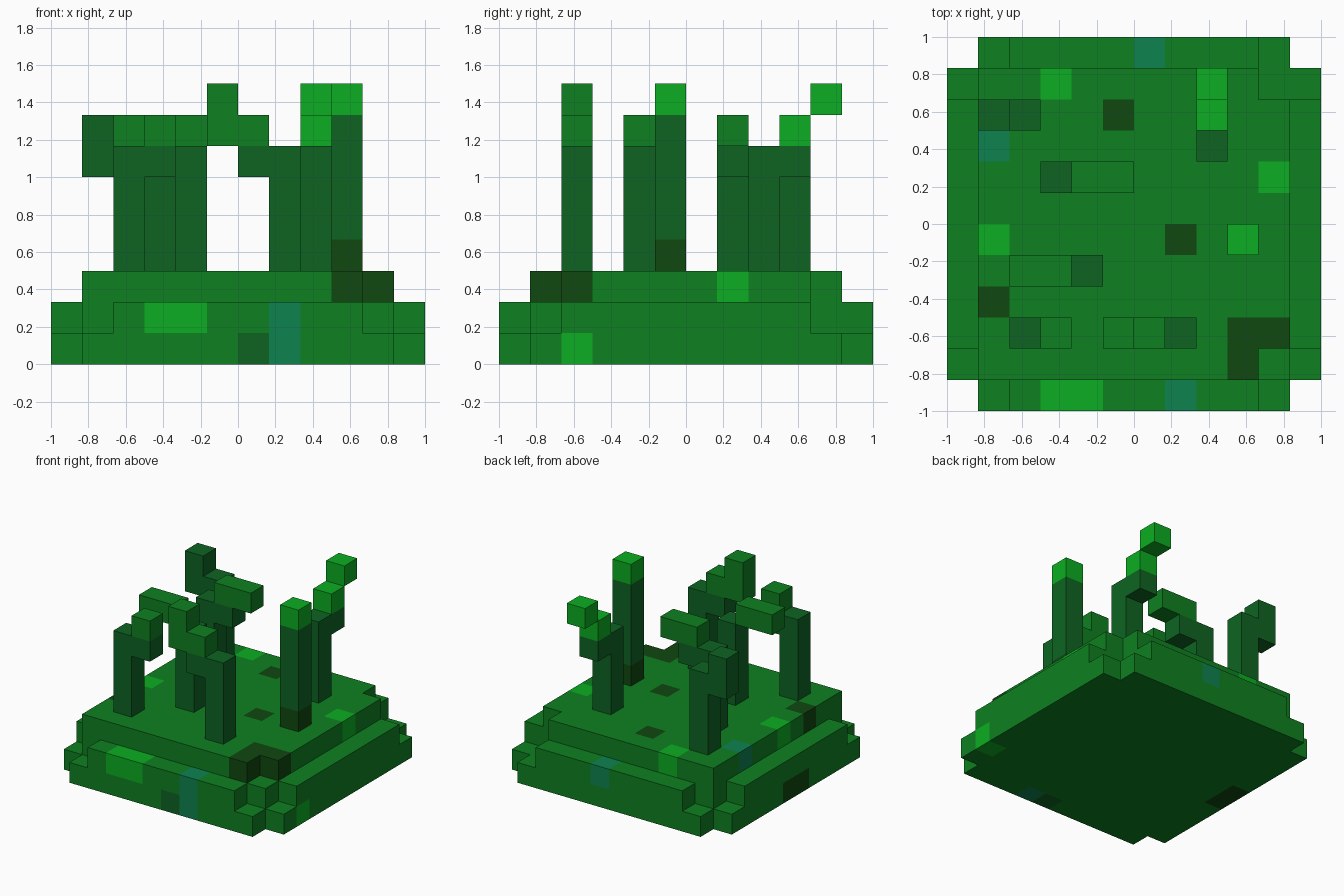
import bpy
import bmesh
from mathutils import Vector

cube = bpy.data.objects.get("Cube")
if cube:
    bpy.data.objects.remove(cube, do_unlink=True)

UNIT = 1 / 6      # edge length of one block
N = 12            # blocks along each side


def make_material(name, color):
    mat = bpy.data.materials.new(name)
    mat.use_nodes = True
    mat.diffuse_color = (*color, 1)
    mat.node_tree.nodes["Principled BSDF"].inputs["Base Color"].default_value = (*color, 1)
    return mat


MATERIALS = [
    make_material("leaf green", (0.0044, 0.216, 0.0144)),
    make_material("bright green", (0.0037, 0.42, 0.016)),
    make_material("stem green", (0.0044, 0.127, 0.016)),
    make_material("teal", (0.0044, 0.223, 0.08)),
    make_material("dark moss", (0.0052, 0.065, 0.0052)),
]
LEAF, BRIGHT, STEM, TEAL, MOSS = range(5)

parts = {}        # part name -> {block position: colour}


def fill(part, color, xs, ys, zs):
    """Fill a range of blocks; a single number means one block."""
    span = lambda r: range(r, r + 1) if isinstance(r, int) else range(r[0], r[1] + 1)
    blocks = parts.setdefault(part, {})
    for x in span(xs):
        for y in span(ys):
            for z in span(zs):
                blocks[x, y, z] = color


# Stepped mound: three tiers with notched corners
def tier(part, z, inset, notch):
    last = N - 1 - inset
    for x in range(inset, last + 1):
        for y in range(inset, last + 1):
            dx = min(x - inset, last - x)
            dy = min(y - inset, last - y)
            if dx + dy >= notch:
                fill(part, LEAF, x, y, z)


tier("lower_tier", 0, 0, 1)
tier("middle_tier", 1, 0, 2)
tier("upper_tier", 2, 1, 0)
for part, spot in (("upper_tier", (10, 1, 2)), ("upper_tier", (10, 10, 2)),
                   ("middle_tier", (10, 10, 1))):
    del parts[part][spot]

# Coloured patches on the mound
for x, y in ((3, 10), (10, 7), (1, 5)):
    fill("upper_tier", BRIGHT, x, y, 2)
for x, y in ((5, 9), (7, 5), (1, 3), (9, 1), (9, 2), (10, 2)):
    fill("upper_tier", MOSS, x, y, 2)
fill("upper_tier", TEAL, 1, 8, 2)
fill("middle_tier", BRIGHT, (3, 4), 0, 1)
fill("middle_tier", TEAL, 7, 0, 1)
fill("middle_tier", TEAL, 6, 11, 1)
fill("lower_tier", TEAL, 7, 0, 0)
fill("lower_tier", STEM, 6, 0, 0)
fill("lower_tier", BRIGHT, 11, 2, 0)
fill("lower_tier", MOSS, 0, (5, 6), 0)

# Stalks standing on the mound
for name, x, y in (("back_right_stalk", 2, 9), ("back_middle_stalk", 3, 7),
                   ("middle_stalk", 4, 4), ("front_right_stalk", 2, 2),
                   ("front_left_stalk", 7, 2), ("back_left_stalk", 8, 8)):
    fill(name, STEM, x, y, (3, 6))

# Bent tips of the stalks
fill("back_right_stalk", STEM, 1, 9, (6, 7))
fill("back_middle_stalk", STEM, 4, 7, 6)
fill("back_middle_stalk", LEAF, (4, 5), 7, 7)
fill("middle_stalk", LEAF, (2, 3), 4, 7)
fill("front_right_stalk", STEM, 3, 2, 6)
fill("front_right_stalk", LEAF, 3, 2, 7)
fill("front_left_stalk", STEM, 6, 2, 6)
fill("front_left_stalk", LEAF, (5, 6), 2, 7)
fill("front_left_stalk", LEAF, 5, 2, 8)
fill("back_left_stalk", STEM, 8, 9, 6)
fill("back_left_stalk", BRIGHT, 8, 9, 7)
fill("back_left_stalk", BRIGHT, 8, 10, 8)

# Straight stalk with a mossy foot and bright cap
fill("tall_stalk", MOSS, 9, 5, 3)
fill("tall_stalk", STEM, 9, 5, (4, 7))
fill("tall_stalk", BRIGHT, 9, 5, 8)

occupied = {pos for blocks in parts.values() for pos in blocks}


def build(name, blocks):
    """Make one object from the exposed sides of its blocks."""
    bm = bmesh.new()
    corners = {}

    def corner(p):
        key = tuple(round(c) for c in p)
        if key not in corners:
            x, y, z = key
            corners[key] = bm.verts.new(((x - N / 2) * UNIT, (y - N / 2) * UNIT, z * UNIT))
        return corners[key]

    for pos, color in blocks.items():
        center = Vector(pos) + Vector((0.5, 0.5, 0.5))
        for axis in range(3):
            for sign in (-1, 1):
                normal = Vector((0, 0, 0))
                normal[axis] = sign
                if tuple(round(c) for c in Vector(pos) + normal) in occupied:
                    continue
                u = Vector((0, 0, 0))
                u[(axis + 1) % 3] = 0.5
                v = normal.cross(u)
                mid = center + normal / 2
                face = bm.faces.new([corner(mid + a * u + b * v) for a, b in
                                     ((-1, -1), (1, -1), (1, 1), (-1, 1))])
                face.material_index = color
    # Merge flat neighbours that share a colour
    bmesh.ops.dissolve_limit(bm, angle_limit=0.01, verts=bm.verts, edges=bm.edges,
                             delimit={'MATERIAL'})
    mesh = bpy.data.meshes.new(name)
    bm.to_mesh(mesh)
    bm.free()
    for mat in MATERIALS:
        mesh.materials.append(mat)
    bpy.context.collection.objects.link(bpy.data.objects.new(name, mesh))


for name, blocks in parts.items():
    build(name, blocks)
